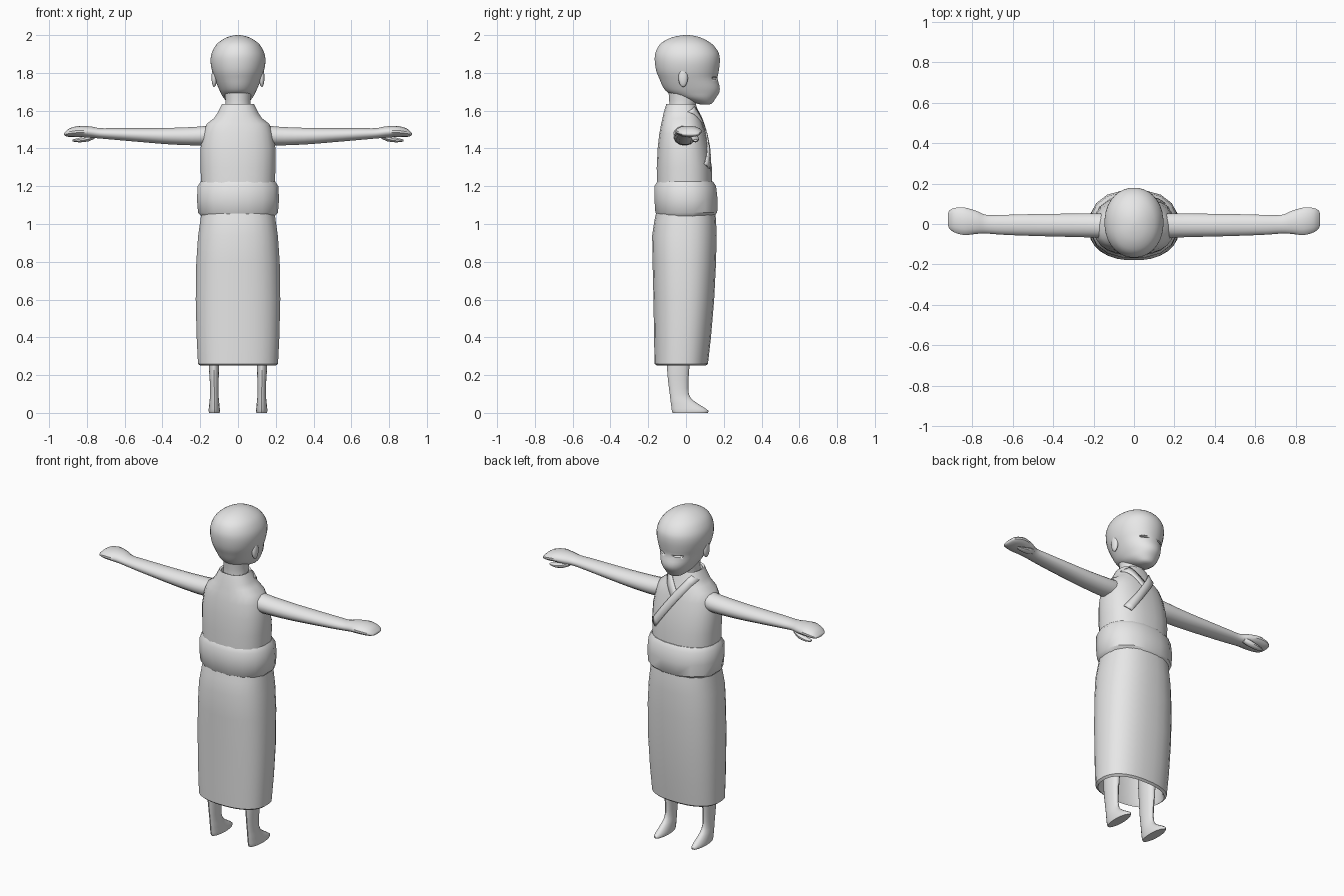
import bpy, bmesh, math
from mathutils import Vector

cube = bpy.data.objects.get("Cube")
if cube:
    bpy.data.objects.remove(cube, do_unlink=True)

grey = bpy.data.materials.new("plain grey")
grey.use_nodes = True
COLOR = (0.8, 0.8, 0.8, 1)
grey.diffuse_color = COLOR
grey.node_tree.nodes["Principled BSDF"].inputs["Base Color"].default_value = COLOR


def finish(name, bm, angle=40, mirror=False):
    bmesh.ops.recalc_face_normals(bm, faces=bm.faces)
    mesh = bpy.data.meshes.new(name)
    bm.to_mesh(mesh)
    bm.free()
    mesh.materials.append(grey)
    mesh.shade_smooth()
    mesh.set_sharp_from_angle(angle=math.radians(angle))
    obj = bpy.data.objects.new(name, mesh)
    bpy.context.collection.objects.link(obj)
    if mirror:
        obj.modifiers.new("mirror", 'MIRROR').use_bisect_axis[0] = False
    return obj


def refine(rows, steps):
    """Catmull-Rom smoothing of the section list."""
    out = []
    for i in range(len(rows) - 1):
        a, b = rows[max(i - 1, 0)], rows[i]
        c, d = rows[i + 1], rows[min(i + 2, len(rows) - 1)]
        for s in range(steps):
            t = s / steps
            out.append([q + 0.5 * t * (r - p + t * (2*p - 5*q + 4*r - e + t * (3*(q - r) + e - p)))
                        for p, q, r, e in zip(a, b, c, d)])
    return out + [rows[-1]]


def loft(name, rows, axis='Z', n=24, power=2.0, steps=1, angle=40, mirror=False):
    """Skin rings given as (position, u min, u max, v min, v max)."""
    bm = bmesh.new()
    rings = []
    for p, u0, u1, v0, v1 in refine(rows, steps):
        ring = []
        for k in range(n):
            a = math.tau * (k + 0.5) / n
            c, s = math.cos(a), math.sin(a)
            u = (u0 + u1) / 2 + (u1 - u0) / 2 * math.copysign(abs(c) ** (2 / power), c)
            v = (v0 + v1) / 2 + (v1 - v0) / 2 * math.copysign(abs(s) ** (2 / power), s)
            ring.append(bm.verts.new((u, v, p) if axis == 'Z' else (p, u, v)))
        rings.append(ring)
    for r0, r1 in zip(rings, rings[1:]):
        for k in range(n):
            j = (k + 1) % n
            bm.faces.new((r0[k], r0[j], r1[j], r1[k]))
    bm.faces.new(rings[0])
    bm.faces.new(rings[-1])
    return finish(name, bm, angle, mirror)


def upright(rows):
    """Sections symmetric in x: (z, half width, y min, y max)."""
    return [(z, -w, w, a, b) for z, w, a, b in rows]


# Long skirt, hollow at the hem
loft("skirt", upright([
    (0.55, 0.19, -0.14, 0.11), (0.27, 0.192, -0.145, 0.095), (0.25, 0.2, -0.155, 0.105),
    (0.26, 0.213, -0.167, 0.117), (0.4, 0.22, -0.17, 0.133), (0.6, 0.225, -0.173, 0.15),
    (0.8, 0.222, -0.178, 0.16), (0.94, 0.212, -0.18, 0.163), (1.02, 0.2, -0.168, 0.16),
    (1.1, 0.19, -0.15, 0.15)]), n=28, power=2.4)

# Wide sash round the waist
loft("sash", upright([
    (1.04, 0.196, -0.15, 0.15), (1.06, 0.215, -0.165, 0.168), (1.13, 0.221, -0.17, 0.17),
    (1.2, 0.217, -0.17, 0.162), (1.225, 0.2, -0.155, 0.145)]), n=16, power=2.3)

# Sleeveless top with standing collar
TORSO = [(1.18, 0.195, -0.155, 0.14), (1.3, 0.2, -0.156, 0.138), (1.4, 0.2, -0.151, 0.122),
         (1.48, 0.186, -0.142, 0.105), (1.53, 0.167, -0.132, 0.09), (1.56, 0.128, -0.125, 0.079),
         (1.585, 0.111, -0.12, 0.07), (1.635, 0.085, -0.105, 0.052)]
POWER = 2.4
loft("robe_top", upright(TORSO + [(1.63, 0.074, -0.094, 0.042), (1.59, 0.07, -0.09, 0.04)]),
     n=24, power=POWER)


def chest_y(x, z):
    for (z0, *lo), (z1, *hi) in zip(TORSO, TORSO[1:]):
        if z <= z1:
            break
    t = (z - z0) / (z1 - z0)
    w, back, front = (p + t * (q - p) for p, q in zip(lo, hi))
    r = min(abs(x) / w, 0.98)
    return (front + back) / 2 + (front - back) / 2 * (1 - r ** POWER) ** (1 / POWER)


def lapel(name, start, end, width, lift):
    """Flat band laid over the chest from start to end, given as (x, z)."""
    bm = bmesh.new()
    a, b = Vector(start), Vector(end)
    side = (b - a).orthogonal().normalized() * width
    if side.y > 0:
        side = -side
    rows = []
    for i in range(13):
        p = a.lerp(b, i / 12)
        rows.append([bm.verts.new((q.x, chest_y(q.x, q.y) + lift, q.y))
                     for q in (p, p + side / 2, p + side)])
    for r0, r1 in zip(rows, rows[1:]):
        for k in range(2):
            bm.faces.new((r0[k], r0[k + 1], r1[k + 1], r1[k]))
    obj = finish(name, bm)
    mod = obj.modifiers.new("thickness", 'SOLIDIFY')
    mod.thickness, mod.offset = 0.008, 0


lapel("under_lapel", (0.066, 1.62), (-0.02, 1.5), 0.045, 0.001)
lapel("over_lapel", (-0.066, 1.62), (0.155, 1.32), 0.045, 0.004)

# Neck and head
loft("neck", upright([(1.5, 0.075, -0.09, 0.05), (1.6, 0.07, -0.09, 0.045),
                      (1.66, 0.068, -0.09, 0.058), (1.76, 0.08, -0.1, 0.07)]), n=20, steps=3)
head = loft("head", upright([
    (1.632, 0.02, 0.08, 0.122), (1.64, 0.045, 0.05, 0.14), (1.665, 0.075, -0.03, 0.157),
    (1.695, 0.092, -0.095, 0.176), (1.725, 0.106, -0.122, 0.179), (1.77, 0.124, -0.142, 0.168),
    (1.81, 0.138, -0.158, 0.174), (1.86, 0.146, -0.166, 0.18), (1.905, 0.14, -0.163, 0.174),
    (1.95, 0.115, -0.14, 0.142), (1.98, 0.076, -0.095, 0.094), (1.995, 0.038, -0.045, 0.05),
    (2.0, 0.006, -0.005, 0.01)]), n=32, power=2.1, steps=3, angle=60)


def ball(name, center, size, mirror=True):
    bm = bmesh.new()
    bmesh.ops.create_uvsphere(bm, u_segments=16, v_segments=10, radius=1)
    bmesh.ops.scale(bm, vec=size, verts=bm.verts)
    bmesh.ops.translate(bm, vec=center, verts=bm.verts)
    return finish(name, bm, 60, mirror)


# Ears and narrow eye openings
ball("ears", (0.126, -0.015, 1.775), (0.014, 0.025, 0.05))
slits = ball("eye_cutters", (0.06, 0.165, 1.773), (0.032, 0.035, 0.007))
slits.hide_render = True
slits.hide_viewport = True
cut = head.modifiers.new("eye openings", 'BOOLEAN')
cut.operation, cut.object, cut.solver = 'DIFFERENCE', slits, 'EXACT'

# Arms stretched to the sides, with mitten hands and thumbs
loft("arms", [(0.12, -0.07, 0.05, 1.42, 1.53), (0.2, -0.068, 0.054, 1.415, 1.517),
              (0.35, -0.064, 0.052, 1.42, 1.51), (0.5, -0.06, 0.05, 1.432, 1.508),
              (0.65, -0.054, 0.046, 1.445, 1.508), (0.73, -0.048, 0.046, 1.452, 1.508),
              (0.78, -0.05, 0.066, 1.456, 1.517), (0.84, -0.056, 0.083, 1.46, 1.52),
              (0.89, -0.042, 0.08, 1.46, 1.508), (0.915, -0.022, 0.066, 1.466, 1.488),
              (0.921, 0.0, 0.045, 1.472, 1.48)],
     axis='X', n=16, steps=3, mirror=True)
loft("thumbs", [(0.755, 0.02, 0.05, 1.455, 1.485), (0.79, 0.026, 0.066, 1.438, 1.472),
                (0.84, 0.032, 0.068, 1.432, 1.456), (0.875, 0.04, 0.06, 1.437, 1.448)],
     axis='X', n=10, steps=2, mirror=True)

# Slim legs with pointed feet
loft("legs", [(0.0, 0.097, 0.154, -0.07, 0.115), (0.012, 0.095, 0.156, -0.075, 0.118),
              (0.035, 0.097, 0.154, -0.078, 0.085), (0.065, 0.1, 0.151, -0.082, 0.04),
              (0.1, 0.103, 0.148, -0.086, 0.015), (0.17, 0.102, 0.15, -0.095, 0.013),
              (0.27, 0.098, 0.156, -0.102, 0.02), (0.56, 0.08, 0.165, -0.11, 0.04)],
     n=18, steps=2, mirror=True)
